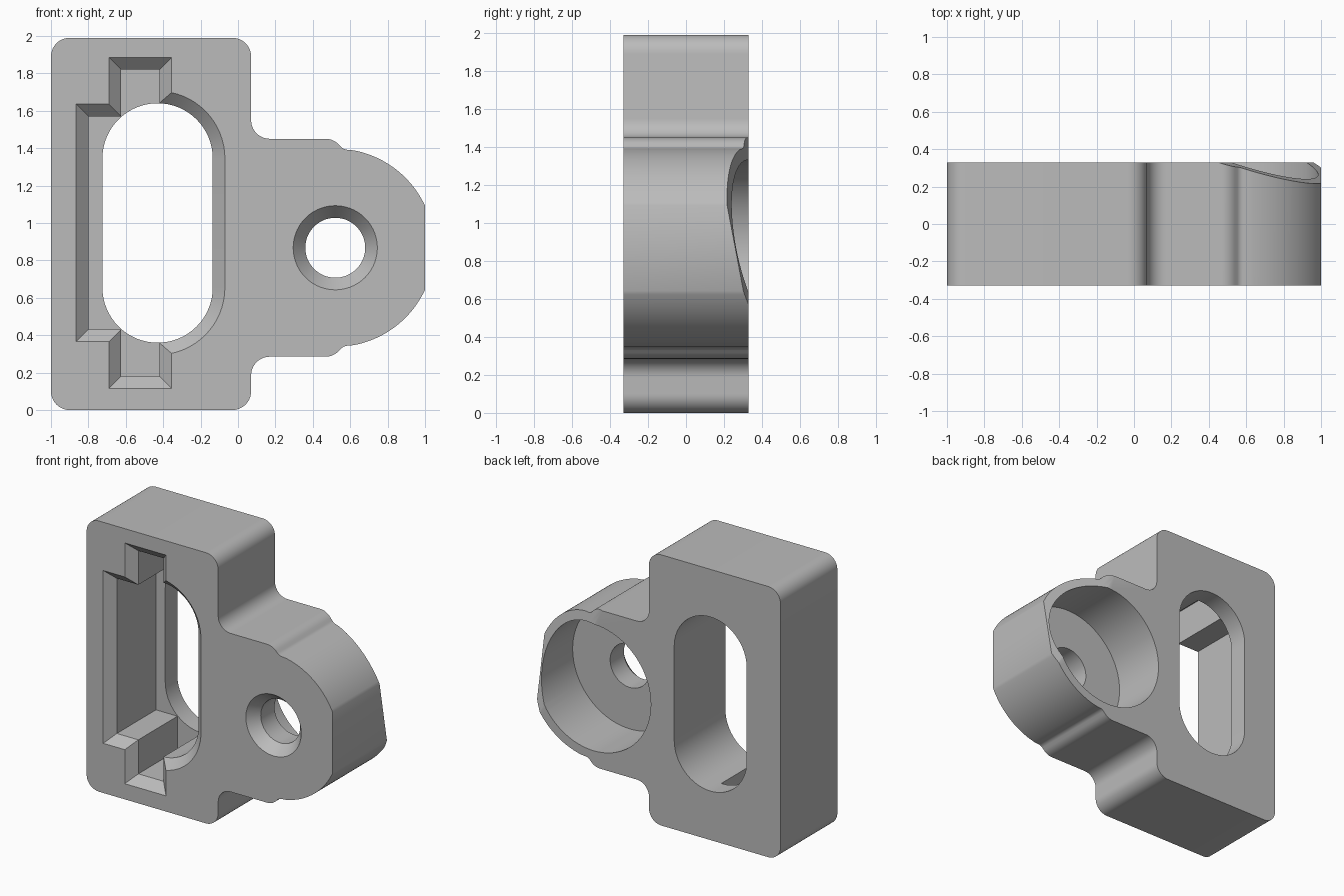
import bpy
import bmesh
from math import sin, cos, tan, acos, asin, pi, radians
from mathutils import Vector

default = bpy.data.objects.get("Cube")
if default:
    bpy.data.objects.remove(default, do_unlink=True)

FRONT, BACK = -0.33, 0.33
CHAMFER = 0.065
LUG_X, LUG_Z, LUG_R = 0.52, 0.8675, 0.53


def arc(cx, cz, r, start, end, steps):
    """Points along an arc in the x-z plane."""
    angles = [start + (end - start) * i / steps for i in range(steps + 1)]
    return [(cx + r * cos(a), cz + r * sin(a)) for a in angles]


def circle(r):
    return arc(LUG_X, LUG_Z, r, 0, 2 * pi, 72)[:-1]


def stadium(cx, low, high, r):
    """Upright slot outline with round ends."""
    return arc(cx, high - r, r, 0, pi, 32) + arc(cx, low + r, r, pi, 2 * pi, 32)


def rounded(corners, steps=10):
    """Closed outline whose corners (x, z, radius) are filleted."""
    out = []
    for i, (x, z, r) in enumerate(corners):
        p = Vector((x, z))
        if r == 0:
            out.append((x, z))
            continue
        a = (Vector(corners[i - 1][:2]) - p).normalized()
        b = (Vector(corners[(i + 1) % len(corners)][:2]) - p).normalized()
        half = a.angle(b) / 2
        centre = p + (a + b).normalized() * (r / sin(half))
        start = p + a * (r / tan(half)) - centre
        end = p + b * (r / tan(half)) - centre
        sweep = start.angle(end)
        for k in range(steps + 1):
            t = k / steps
            v = (start * sin((1 - t) * sweep) + end * sin(t * sweep)) / sin(sweep)
            out.append(tuple(centre + v))
    return out


def loft(name, sections):
    """Solid through matching outlines, each placed at its own y."""
    bm = bmesh.new()
    rings = [[bm.verts.new((x, y, z)) for x, z in pts] for pts, y in sections]
    n = len(rings[0])
    for r0, r1 in zip(rings, rings[1:]):
        for i in range(n):
            j = (i + 1) % n
            bm.faces.new((r0[i], r0[j], r1[j], r1[i]))
    bm.faces.new(rings[0])
    bm.faces.new(rings[-1])
    bmesh.ops.recalc_face_normals(bm, faces=bm.faces)
    mesh = bpy.data.meshes.new(name)
    bm.to_mesh(mesh)
    bm.free()
    obj = bpy.data.objects.new(name, mesh)
    bpy.context.collection.objects.link(obj)
    return obj


def chamfered(name, outer, inner, end, depth=CHAMFER):
    """Cutter that enters from the front through a chamfer."""
    return loft(name, [(outer, FRONT - 0.1), (outer, FRONT),
                       (inner, FRONT + depth), (inner, end)])


# Body outline: upright block with a rounded lug on its left side
nose = arc(LUG_X, LUG_Z, LUG_R, -acos(0.1 / LUG_R), -asin(0.225 / LUG_R), 24)
step = [(0.07, 0.285, 0.1), (0.51, 0.285, 0.1), (0.565, 0.342, 0.05)]
half_lug = step + [(x, z, 0) for x, z in nose]
mirrored = [(x, 2 * LUG_Z - z, r) for x, z, r in reversed(half_lug)]
outline = rounded([(-1, 0, 0.1), (0.07, 0, 0.1)] + half_lug + mirrored
                  + [(0.07, 1.99, 0.1), (-1, 1.99, 0.1)])
body = loft("mount_block", [(outline, FRONT), (outline, BACK)])

# Slanted cut across the back of the lug
bm = bmesh.new()
bm.from_mesh(body.data)
cut = bmesh.ops.bisect_plane(bm, geom=bm.verts[:] + bm.edges[:] + bm.faces[:],
                             plane_co=(1, 0.215, 1.1), plane_no=(0.33, 1, 0.19),
                             clear_outer=True)
rim = [e for e in cut["geom_cut"] if isinstance(e, bmesh.types.BMEdge)]
bmesh.ops.holes_fill(bm, edges=rim, sides=0)
bmesh.ops.recalc_face_normals(bm, faces=bm.faces)
bm.to_mesh(body.data)
bm.free()


def pocket(grow):
    """Stepped pocket outline, widened by grow."""
    left, mid, right = -0.80 - grow, -0.625 - grow, -0.42 + grow
    low, high = 0.43 - grow, 1.57 + grow
    bottom, top = 0.18 - grow, 1.82 + grow
    return [(left, low), (mid, low), (mid, bottom), (right, bottom),
            (right, top), (mid, top), (mid, high), (left, high)]


# Through slot, stepped pocket, countersunk hole and rear bore
cutters = [
    chamfered("slot_cutter", stadium(-0.43, 0.295, 1.705, 0.36),
              stadium(-0.43, 0.36, 1.64, 0.295), BACK + 0.1),
    chamfered("pocket_cutter", pocket(CHAMFER), pocket(0), 0.19),
    chamfered("hole_cutter", circle(0.225), circle(0.16), BACK + 0.1, 0.08),
    loft("bore_cutter", [(circle(0.465), -0.09), (circle(0.465), BACK + 0.1)]),
]
bpy.context.view_layer.objects.active = body
for cutter in cutters:
    cutter.hide_render = True
    mod = body.modifiers.new(cutter.name, "BOOLEAN")
    mod.operation = "DIFFERENCE"
    mod.solver = "EXACT"
    mod.object = cutter
    bpy.ops.object.modifier_apply(modifier=mod.name)
    bpy.data.objects.remove(cutter, do_unlink=True)

# Plain grey finish
grey = bpy.data.materials.new("plain_grey")
grey.use_nodes = True
colour = (0.5, 0.5, 0.5, 1)
grey.diffuse_color = colour
grey.node_tree.nodes["Principled BSDF"].inputs["Base Color"].default_value = colour
body.data.materials.clear()
body.data.materials.append(grey)

bpy.ops.object.select_all(action="DESELECT")
body.select_set(True)
bpy.ops.object.shade_smooth_by_angle(angle=radians(30))
